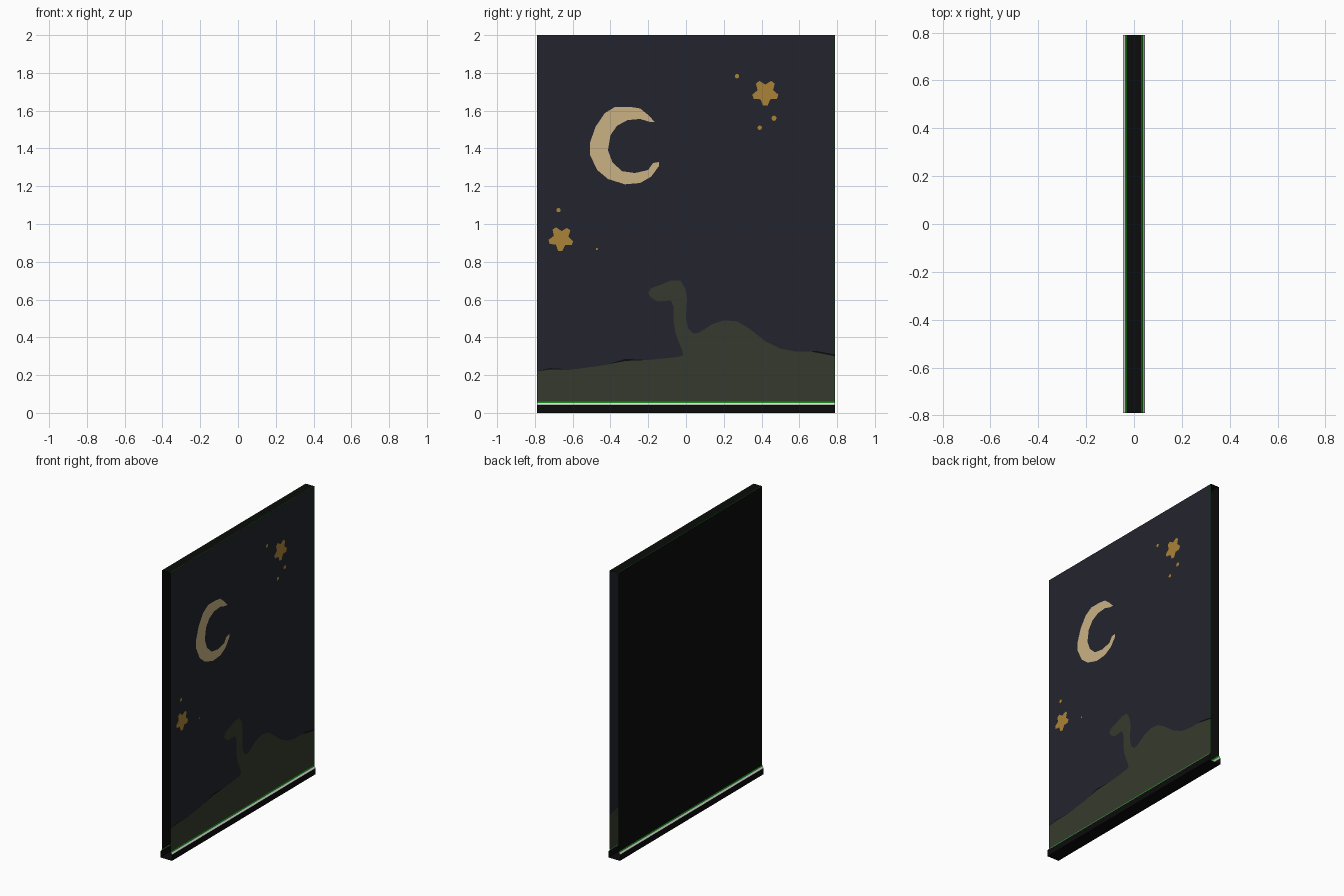
import bpy, bmesh, math

if "Cube" in bpy.data.objects:
    bpy.data.objects.remove(bpy.data.objects["Cube"])

W, H = 0.79, 2.0        # half width, height
PX, Z0 = 0.033, 0.06    # half panel thickness, top of base


def material(name, rgb):
    m = bpy.data.materials.new(name)
    m.diffuse_color = (*rgb, 1)
    m.use_nodes = True
    m.node_tree.nodes["Principled BSDF"].inputs["Base Color"].default_value = m.diffuse_color
    return m


NAVY = material("night_navy", (0.017, 0.018, 0.027))
HILL = material("hill_green", (0.036, 0.042, 0.026))
MOON = material("moon_cream", (0.59, 0.44, 0.225))
GOLD = material("star_gold", (0.41, 0.23, 0.038))
BLACK = material("black", (0.0035, 0.0035, 0.0035))
GREEN = material("edge_green", (0.007, 0.24, 0.007))
WHITE = material("trim_white", (0.72, 0.72, 0.72))


def finish(name, bm, mats):
    me = bpy.data.meshes.new(name)
    bm.to_mesh(me)
    bm.free()
    for m in mats:
        me.materials.append(m)
    ob = bpy.data.objects.new(name, me)
    bpy.context.collection.objects.link(ob)
    return ob


def flat_shape(name, outlines, mat, lift=0.0):
    """Flat (y, z) outlines lying on the picture side, facing +x."""
    bm = bmesh.new()
    for pts in outlines:
        f = bm.faces.new([bm.verts.new((PX + lift, y, z)) for y, z in pts])
        f.normal_update()
        if f.normal.x < 0:
            f.normal_flip()
    bmesh.ops.triangulate(bm, faces=bm.faces[:])
    return finish(name, bm, [mat])


def strip(name, profile, mats):
    """Sweep an (x, z) profile along y, ends left open, one colour per segment."""
    bm = bmesh.new()
    slots = list(dict.fromkeys(mats))
    near = [bm.verts.new((x, -W, z)) for x, z in profile]
    far = [bm.verts.new((x, W, z)) for x, z in profile]
    for i, m in enumerate(mats):
        f = bm.faces.new((far[i], far[i + 1], near[i + 1], near[i]))
        f.material_index = slots.index(m)
    return finish(name, bm, slots)


def disc(y, z, r, n=8):
    return [(y + r * math.cos(2 * math.pi * i / n),
             z + r * math.sin(2 * math.pi * i / n)) for i in range(n)]


def star(y, z, r, tilt=0.0):
    """Blunt five-pointed star, one tip down."""
    pts = []
    for i in range(5):
        a = -math.pi / 2 + tilt + i * math.tau / 5
        for da, k in ((-0.17, 0.97), (0.17, 0.97), (math.pi / 5, 0.6)):
            pts.append((y + r * k * math.cos(a + da), z + r * k * math.sin(a + da)))
    return pts


# Panel back and top, with thin coloured edges
strip("panel", [(PX, H), (0.029, H), (-0.029, H), (-PX, H), (-PX, Z0)],
      [GREEN, BLACK, GREEN, BLACK])

# Base channel with sloped white trim
left = [(-PX, Z0), (-0.037, 0.052), (-0.045, 0.042), (-0.045, 0)]
strip("base", left + [(-x, z) for x, z in reversed(left)],
      [GREEN, WHITE, BLACK, BLACK, BLACK, WHITE, GREEN])

# Ground line with a long-necked creature silhouette, shared by sky and hill
ridge = [(-W, .22), (-.72, .23), (-.6, .23), (-.45, .25), (-.32, .275), (-.2, .28),
         (-.05, .295), (-.015, .305), (-.02, .33), (-.055, .42), (-.065, .48),
         (-.065, .56), (-.08, .595), (-.15, .59), (-.185, .61), (-.2, .635),
         (-.185, .66), (-.13, .68), (-.08, .7), (-.03, .7), (-.005, .66),
         (.005, .61), (0, .5), (.01, .45), (.04, .42), (.07, .425), (.14, .47),
         (.2, .49), (.27, .485), (.33, .45), (.42, .38), (.5, .34), (.58, .325),
         (.66, .325), (W, .3)]
flat_shape("sky", [ridge + [(W, H), (-W, H)]], NAVY)
flat_shape("hill", [ridge + [(W, Z0), (-W, Z0)]], HILL)

# Dark slivers along the ridge and green line at the picture edge
flat_shape("ridge_shadow", [
    [(.66, .325), (W, .3), (W, .309), (.69, .328)],
    [(-.42, .256), (-.32, .275), (-.2, .28), (-.32, .286)],
    [(-W, .22), (-.72, .23), (-.6, .23), (-.72, .237)]], BLACK, 0.001)
flat_shape("picture_edge", [[(W - .005, Z0), (W, Z0), (W, H), (W - .005, H)]],
           GREEN, 0.001)

# Crescent moon
flat_shape("moon", [[
    (-.165, 1.54), (-.2, 1.577), (-.243, 1.612), (-.296, 1.62), (-.375, 1.62),
    (-.43, 1.587), (-.48, 1.513), (-.508, 1.43), (-.508, 1.365), (-.47, 1.286),
    (-.413, 1.238), (-.323, 1.21), (-.243, 1.217), (-.185, 1.25), (-.143, 1.307),
    (-.143, 1.328), (-.175, 1.323), (-.2, 1.286), (-.27, 1.27), (-.34, 1.28),
    (-.39, 1.328), (-.413, 1.39), (-.4, 1.47), (-.365, 1.52), (-.31, 1.55),
    (-.243, 1.556), (-.19, 1.54)]], MOON, 0.001)

# Stars and small dots
flat_shape("stars", [star(.42, 1.695, .072), star(-.662, .922, .068, -.06)], GOLD, 0.001)
flat_shape("star_dots", [disc(.27, 1.783, .012), disc(.466, 1.56, .014),
                         disc(.39, 1.51, .012), disc(-.675, 1.074, .012),
                         disc(-.472, .868, .006)], GOLD, 0.001)
